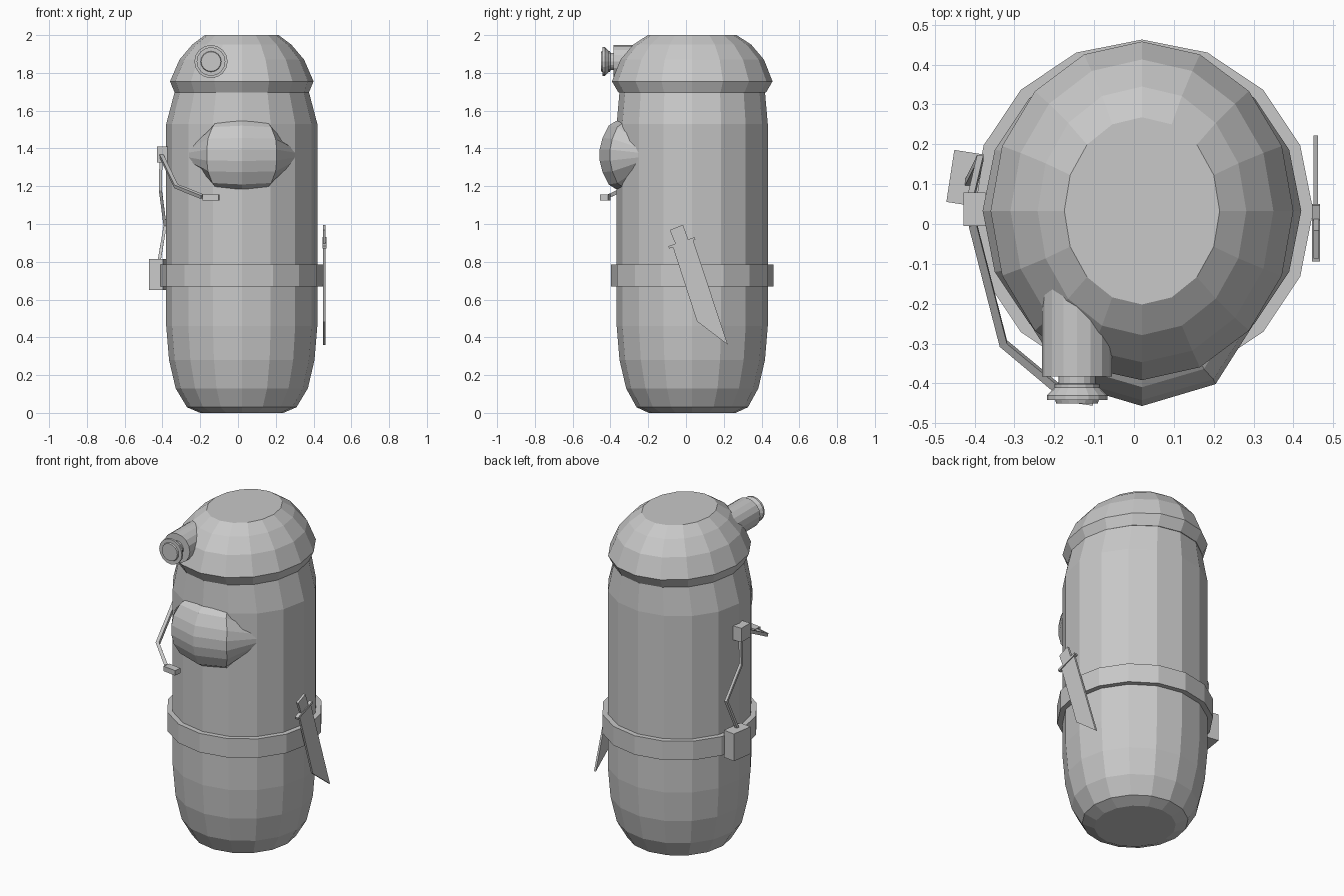
import bpy, bmesh
from math import cos, sin, pi, radians
from mathutils import Vector, Matrix

cube = bpy.data.objects.get("Cube")
if cube:
    bpy.data.objects.remove(cube)

grey = bpy.data.materials.new("plain grey")
grey.use_nodes = True
colour = (0.58, 0.58, 0.58, 1)
grey.diffuse_color = colour
grey.node_tree.nodes["Principled BSDF"].inputs["Base Color"].default_value = colour

CX, CY = 0.02, 0.033


def finish(name, bm):
    bmesh.ops.recalc_face_normals(bm, faces=bm.faces)
    mesh = bpy.data.meshes.new(name)
    bm.to_mesh(mesh)
    bm.free()
    mesh.materials.append(grey)
    obj = bpy.data.objects.new(name, mesh)
    bpy.context.collection.objects.link(obj)
    return obj


def loft(name, rings, closed=False):
    """Skin a list of equally long point loops, capping the ends."""
    bm = bmesh.new()
    loops = [[bm.verts.new(p) for p in ring] for ring in rings]
    n = len(loops[0])
    pairs = list(zip(loops, loops[1:]))
    if closed:
        pairs.append((loops[-1], loops[0]))
    for a, b in pairs:
        for i in range(n):
            j = (i + 1) % n
            bm.faces.new((a[i], a[j], b[j], b[i]))
    if not closed:
        bm.faces.new(loops[0])
        bm.faces.new(loops[-1])
    return finish(name, bm)


def oval(rx, ry, z, sides=16):
    return [(CX + rx * cos(2 * pi * i / sides), CY + ry * sin(2 * pi * i / sides), z)
            for i in range(sides)]


def box(name, centre, size, turn=0):
    bm = bmesh.new()
    bmesh.ops.create_cube(bm, size=1, matrix=Matrix.Translation(centre)
                          @ Matrix.Rotation(radians(turn), 4, 'Z')
                          @ Matrix.Diagonal((*size, 1)))
    return finish(name, bm)


def rod(name, path, width):
    """Square-section rod along a bent path."""
    pts = [Vector(p) for p in path]
    rings = []
    for i, p in enumerate(pts):
        d = (pts[min(i + 1, len(pts) - 1)] - pts[max(i - 1, 0)]).normalized()
        side = d.cross(Vector((1, 0, 0))).normalized()
        up = side.cross(d)
        h = width / 2
        rings.append([p + side * a * h + up * b * h
                      for a, b in ((-1, -1), (1, -1), (1, 1), (-1, 1))])
    return loft(name, rings)


def plate(name, outline, x, thick):
    """Flat outline in the y-z plane given thickness along x."""
    return loft(name, [[(x + s * thick / 2, y, z) for y, z in outline] for s in (-1, 1)])


# Rounded barrel body and domed cap
loft("body", [oval(*r) for r in (
    (0.22, 0.23, 0), (0.29, 0.295, 0.03), (0.35, 0.35, 0.13), (0.385, 0.385, 0.28),
    (0.4, 0.4, 0.46), (0.4, 0.4, 1.53), (0.355, 0.385, 1.7))])
loft("cap", [oval(*r) for r in (
    (0.355, 0.39, 1.695), (0.38, 0.425, 1.755), (0.33, 0.38, 1.87),
    (0.262, 0.312, 1.95), (0.195, 0.235, 2.0))])

# Belt
loft("belt", [oval(r, r, z) for r, z in
              ((0.39, 0.67), (0.43, 0.67), (0.43, 0.785), (0.39, 0.785))], closed=True)

# Bulging visor: sections from tip to tip, each a faceted arc closed inside the body
EYE_Z = 1.365


def visor_section(side, half_x, front, depth, height):
    arc = [(-1, 0.3), (-0.86, 0.62), (-0.5, 0.88), (-0.17, 1),
           (0.17, 1), (0.5, 0.88), (0.86, 0.62), (1, 0.3)]
    ring = [(CX + side * half_x * (1 - 0.25 * abs(h) ** 3), front + depth * (1 - d),
             EYE_Z + height * h) for h, d in arc]
    back = front + depth
    return ring + [(CX + side * half_x * 0.75, back, EYE_Z + height * k) for k in (0.9, -0.9)]


loft("visor", [visor_section(*s) for s in (
    (-1, 0.285, -0.245, 0.05, 0.07), (-1, 0.185, -0.402, 0.1, 0.172), (1, 0, -0.457, 0.125, 0.181),
    (1, 0.185, -0.402, 0.1, 0.172), (1, 0.285, -0.245, 0.05, 0.07))])


# Scope on the cap, turned around the y axis
def disc(r, y, sides=16):
    return [(-0.143 + r * cos(2 * pi * i / sides), y, 1.86 + r * sin(2 * pi * i / sides))
            for i in range(sides)]


loft("scope_tube", [disc(0.088, -0.1), disc(0.088, -0.383)])
loft("scope_eyepiece", [disc(r, y) for r, y in (
    (0.046, -0.37), (0.046, -0.4), (0.056, -0.402), (0.056, -0.41), (0.076, -0.43),
    (0.076, -0.442), (0.055, -0.442), (0.052, -0.451))])

# Headset: earpiece, boom, microphone, cable and belt pack
box("earpiece", (-0.4, 0.037, 1.367), (0.055, 0.085, 0.085))
rod("microphone_boom", [(-0.405, 0.0, 1.36), (-0.328, -0.3, 1.2), (-0.19, -0.415, 1.145)], 0.02)
box("microphone", (-0.142, -0.428, 1.14), (0.085, 0.045, 0.03), -8)
rod("cable", [(-0.408, 0.06, 1.34), (-0.411, 0.06, 1.18),
              (-0.386, 0.165, 0.99), (-0.418, 0.1, 0.8)], 0.016)
box("belt_pack", (-0.424, 0.115, 0.733), (0.075, 0.132, 0.165), -8.7)

# Knife hanging at the left hip
plate("knife_blade", [(-0.07, 0.88), (0.058, 0.485), (0.222, 0.36), (0.037, 0.916)], 0.456, 0.012)
plate("knife_guard", [(-0.09, 0.87), (0.05, 0.917), (0.046, 0.93), (-0.094, 0.883)], 0.457, 0.021)
plate("knife_handle", [(-0.052, 0.885), (0.016, 0.908), (-0.016, 0.996), (-0.086, 0.968)], 0.457, 0.014)
